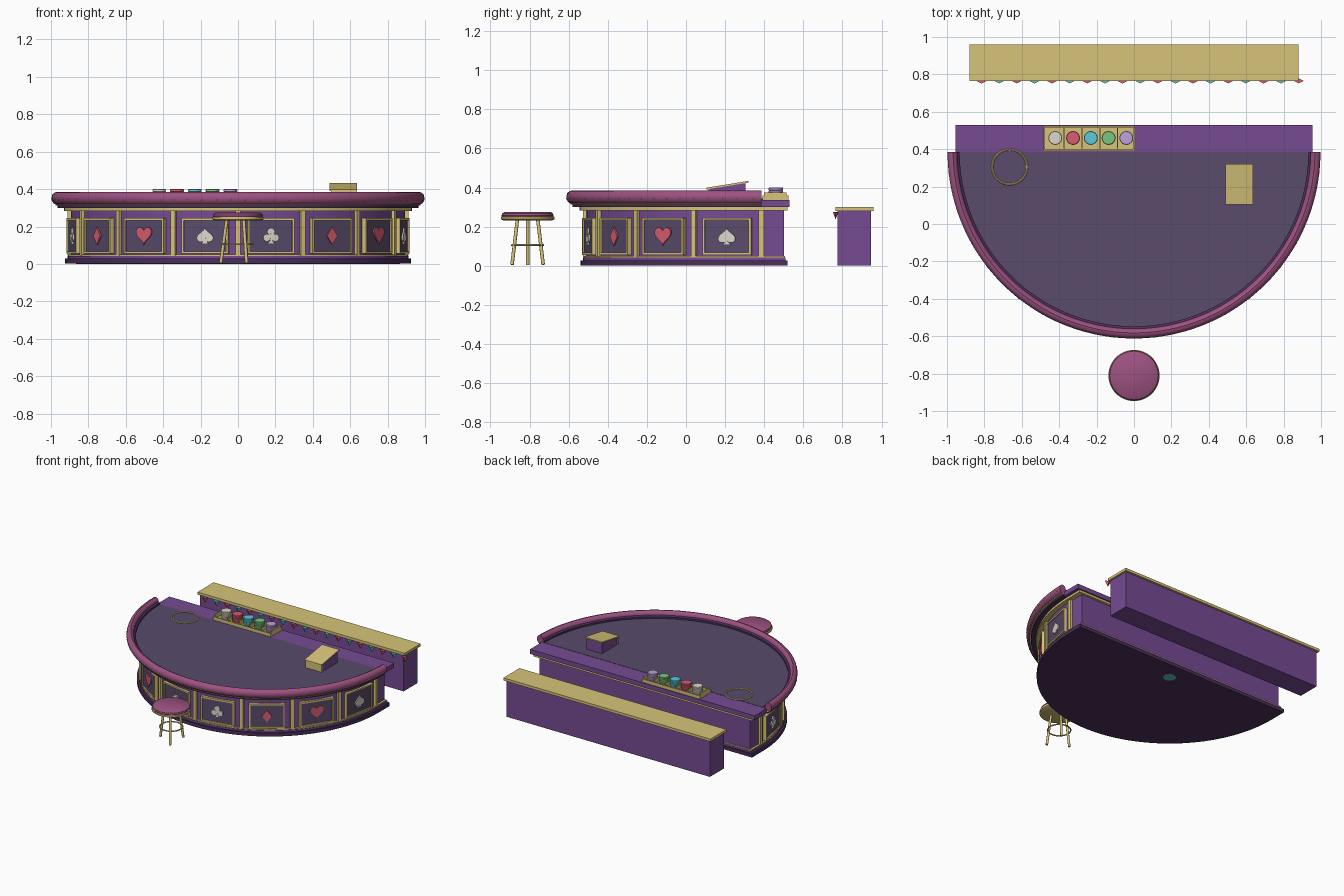
import bpy, bmesh
from math import sin, cos, pi, radians
from mathutils import Matrix, Vector

if "Cube" in bpy.data.objects:
    bpy.data.objects.remove(bpy.data.objects["Cube"])

CY = 0.385  # centre of the half-round table


def material(name, r, g, b):
    m = bpy.data.materials.new(name)
    m.diffuse_color = (r, g, b, 1)
    m.use_nodes = True
    m.node_tree.nodes["Principled BSDF"].inputs["Base Color"].default_value = m.diffuse_color
    return m


purple = material("purple", 0.18, 0.07, 0.29)
dark = material("dark_purple", 0.07, 0.028, 0.1)
felt = material("felt", 0.1, 0.07, 0.145)
gold = material("gold", 0.68, 0.55, 0.19)
rose = material("rose", 0.34, 0.085, 0.22)
red = material("red", 0.68, 0.11, 0.17)
teal = material("teal", 0.1, 0.55, 0.55)
cyan = material("cyan", 0.11, 0.58, 0.7)
green = material("green", 0.19, 0.55, 0.22)
lilac = material("lilac", 0.52, 0.36, 0.72)
cream = material("cream", 0.72, 0.68, 0.6)


def make(name, bm, mat, smooth=False):
    bmesh.ops.remove_doubles(bm, verts=bm.verts, dist=1e-6)
    bmesh.ops.recalc_face_normals(bm, faces=bm.faces)
    me = bpy.data.meshes.new(name)
    bm.to_mesh(me)
    bm.free()
    me.materials.append(mat)
    ob = bpy.data.objects.new(name, me)
    bpy.context.collection.objects.link(ob)
    if smooth:
        bpy.ops.object.select_all(action='DESELECT')
        ob.select_set(True)
        bpy.context.view_layer.objects.active = ob
        bpy.ops.object.shade_smooth_by_angle(angle=radians(35))
    return ob


def prism(bm, pts, z0, z1, M=Matrix()):
    lo = [bm.verts.new(M @ Vector((x, y, z0))) for x, y in pts]
    hi = [bm.verts.new(M @ Vector((x, y, z1))) for x, y in pts]
    bm.faces.new(lo)
    bm.faces.new(hi)
    for i in range(len(pts)):
        j = (i + 1) % len(pts)
        bm.faces.new((lo[i], lo[j], hi[j], hi[i]))


def box(bm, x0, x1, y0, y1, z0, z1, M=Matrix()):
    prism(bm, [(x0, y0), (x1, y0), (x1, y1), (x0, y1)], z0, z1, M)


def circle(x, y, r, n=32):
    return [(x + r * cos(2 * pi * i / n), y + r * sin(2 * pi * i / n)) for i in range(n)]


def spin(bm, prof, cx, cy, a0=0.0, a1=2 * pi, n=48, closed=False):
    rings = [[bm.verts.new((cx + r * cos(a), cy + r * sin(a), z)) for r, z in prof]
             for a in (a0 + (a1 - a0) * i / n for i in range(n + 1))]
    m = len(prof)
    for A, B in zip(rings, rings[1:]):
        for k in range(m if closed else m - 1):
            l = (k + 1) % m
            bm.faces.new((A[k], A[l], B[l], B[k]))
    if closed and a1 - a0 < 6:
        bm.faces.new(rings[0])
        bm.faces.new(rings[-1])


def rod(bm, a, b, r):
    a, b = Vector(a), Vector(b)
    M = Matrix.Translation((a + b) / 2) @ (b - a).to_track_quat('Z', 'Y').to_matrix().to_4x4()
    bmesh.ops.create_cone(bm, cap_ends=True, segments=12, radius1=r, radius2=r,
                          depth=(b - a).length, matrix=M)


def d_slab(name, r, yback, z0, z1, mat):
    pts = [(r * cos(a), CY + r * sin(a)) for a in (pi + pi * i / 72 for i in range(73))]
    if yback > CY:
        pts += [(r, yback), (-r, yback)]
    bm = bmesh.new()
    prism(bm, pts, z0, z1)
    return make(name, bm, mat, True)


def around(a, r, z):
    return Matrix.Translation((r * sin(a), CY - r * cos(a), z)) @ Matrix.Rotation(a, 4, 'Z')


# table body: stacked half-round layers
d_slab("plinth", 0.925, 0.52, 0.002, 0.028, dark)
d_slab("plinth_step", 0.912, 0.51, 0.028, 0.042, purple)
d_slab("lower_gold_band", 0.908, 0.507, 0.042, 0.05, gold)
d_slab("table_body", 0.893, 0.5, 0.05, 0.285, purple)
d_slab("upper_gold_band", 0.93, 0.52, 0.283, 0.3, gold)
d_slab("apron", 0.965, CY, 0.3, 0.312, dark)
d_slab("apron_gold_band", 0.975, CY, 0.312, 0.319, gold)
d_slab("felt_top", 0.95, CY, 0.319, 0.337, felt)
bm = bmesh.new()
prism(bm, circle(0, CY, 0.045), 0, 0.01)
make("underside_disc", bm, teal)

# padded rail with inner trim and studs
bm = bmesh.new()
spin(bm, [(0.945, 0.318), (0.945, 0.365), (0.953, 0.378), (0.967, 0.385), (0.98, 0.382), (0.992, 0.372),
          (0.997, 0.355), (0.995, 0.338), (0.986, 0.324), (0.975, 0.318)], 0, CY, pi, 2 * pi, 96, True)
make("padded_rail", bm, rose, True)
bm = bmesh.new()
spin(bm, [(0.932, 0.335), (0.932, 0.35), (0.946, 0.358), (0.946, 0.335)], 0, CY, pi, 2 * pi, 96, True)
make("rail_inner_trim", bm, dark, True)
bm = bmesh.new()
for i in range(40):
    bmesh.ops.create_icosphere(bm, subdivisions=1, radius=0.005,
                               matrix=around(radians(-87.75 + 4.5 * i), 0.994, 0.342))
make("rail_studs", bm, gold)

# suit shapes
heart = [(16 * sin(t) ** 3 / 320, (13 * cos(t) - 5 * cos(2 * t) - 2 * cos(3 * t) - cos(4 * t) + 2.5) / 315)
         for t in (2 * pi * i / 40 for i in range(40))]
stem = [(-0.022, -0.044), (0.022, -0.044), (0.006, -0.025), (0.004, 0.0), (-0.004, 0.0), (-0.006, -0.025)]
suits = [
    ("club", cream, [circle(0, 0.022, 0.02, 20), circle(-0.023, -0.01, 0.02, 20),
                     circle(0.023, -0.01, 0.02, 20), circle(0, 0, 0.012, 12), stem]),
    ("diamond", red, [[(0, -0.047), (0.034, 0), (0, 0.047), (-0.034, 0)]]),
    ("heart", red, [heart]),
    ("spade", cream, [[(x * 0.9, 0.005 - y * 0.82) for x, y in heart], stem]),
]

# eight panels with gold frames and suits
panels, frames = bmesh.new(), bmesh.new()
for i in range(8):
    a = radians(-78.75 + 22.5 * i)
    M = around(a, 0.895, 0.15)
    box(panels, -0.12, 0.12, -0.006, 0.02, -0.09, 0.09, M)
    for s in (-1, 1):
        box(frames, s * 0.121 - 0.006, s * 0.121 + 0.006, -0.014, 0.022, -0.095, 0.095, M)
        box(frames, -0.115, 0.115, -0.014, 0.022, s * 0.089 - 0.006, s * 0.089 + 0.006, M)
    name, mat, shapes = suits[i % 4]
    bm = bmesh.new()
    for k, pts in enumerate(shapes):
        prism(bm, pts, 0.0, 0.014 + 0.0003 * k, M @ Matrix.Rotation(pi / 2, 4, 'X'))
    make(f"{name}_{i // 4 + 1}", bm, mat)
make("panels", panels, felt)
make("panel_frames", frames, gold)

# pilasters between the panels
bm = bmesh.new()
for i in range(9):
    M = around(radians(-90 + 22.5 * i), 0.893, 0)
    box(bm, -0.013, 0.013, -0.018, 0.01, 0.045, 0.285, M)
make("pilasters", bm, gold)

# dealer shelf
bm = bmesh.new()
box(bm, -0.955, 0.955, CY, 0.53, 0.3, 0.335)
make("dealer_shelf", bm, purple)

# chip tray with dividers and chip stacks
bm = bmesh.new()
box(bm, -0.485, 0.005, 0.39, 0.525, 0.333, 0.343)
for y in (0.39, 0.515):
    box(bm, -0.485, 0.005, y, y + 0.01, 0.343, 0.36)
for x in (-0.485, -0.005):
    box(bm, x, x + 0.01, 0.4, 0.515, 0.343, 0.375)
for i in range(4):
    x = -0.373 + 0.095 * i
    box(bm, x - 0.003, x + 0.003, 0.405, 0.515, 0.343, 0.375)
make("chip_tray", bm, gold)
for i, (n, mat) in enumerate((("cream", cream), ("red", red), ("cyan", cyan), ("green", green), ("lilac", lilac))):
    bm = bmesh.new()
    prof = [(0, 0.343)]
    for k in range(4):
        z = 0.343 + 0.0142 * k
        prof += [(0.034, z), (0.037, z + 0.002), (0.037, z + 0.012), (0.034, z + 0.0142)]
    spin(bm, prof + [(0, 0.4)], -0.421 + 0.095 * i, 0.46, n=24)
    make(f"{n}_chips", bm, mat)

# betting ring
bm = bmesh.new()
spin(bm, [(0.093 + x, 0.339 + z) for x, z in circle(0, 0, 0.006, 8)], -0.665, 0.305, closed=True)
make("betting_ring", bm, gold, True)

# card shoe: wedge body, front plate and sloping lid (profiles in y, z)
YZ = Matrix(((0, 0, 1, 0), (1, 0, 0, 0), (0, 1, 0, 0), (0, 0, 0, 1)))
bm = bmesh.new()
prism(bm, [(0.12, 0.335), (0.305, 0.335), (0.305, 0.424), (0.12, 0.394)], 0.5, 0.63, YZ)
make("card_shoe_body", bm, purple)
bm = bmesh.new()
box(bm, 0.497, 0.633, 0.112, 0.121, 0.335, 0.392)
prism(bm, [(0.105, 0.39), (0.32, 0.425), (0.32, 0.434), (0.105, 0.399)], 0.49, 0.637, YZ)
make("card_shoe_lid", bm, gold)

# stool
SY = -0.81
bm = bmesh.new()
spin(bm, [(0, 0.245), (0.128, 0.245), (0.133, 0.256), (0.13, 0.267), (0.12, 0.274), (0, 0.276)], 0, SY)
make("stool_seat", bm, rose, True)
bm = bmesh.new()
spin(bm, [(0, 0.232), (0.125, 0.232), (0.137, 0.238), (0.137, 0.25), (0.125, 0.254), (0, 0.254)], 0, SY)
make("stool_seat_ring", bm, gold, True)
bm = bmesh.new()
for i in range(3):
    a = pi / 3 + 2 * pi * i / 3
    rod(bm, (0.092 * cos(a), SY + 0.092 * sin(a), 0.005), (0.06 * cos(a), SY + 0.06 * sin(a), 0.238), 0.009)
make("stool_legs", bm, gold, True)
bm = bmesh.new()
spin(bm, [(0.08 + x, 0.105 + z) for x, z in circle(0, 0, 0.005, 8)], 0, SY, closed=True)
make("stool_foot_ring", bm, gold, True)

# back counter with bunting
bm = bmesh.new()
box(bm, -0.865, 0.865, 0.775, 0.945, 0, 0.28)
make("counter_body", bm, purple)
bm = bmesh.new()
box(bm, -0.88, 0.88, 0.765, 0.96, 0.28, 0.3)
make("counter_top", bm, gold)
flags = {0: bmesh.new(), 1: bmesh.new()}
for i in range(19):
    x = -0.815 + 0.0942 * i
    M = Matrix.Translation((x, 0.765, 0.255)) @ Matrix.Rotation(pi, 4, 'X') @ Matrix.Diagonal((1, 0.5, 1, 1))
    bmesh.ops.create_cone(flags[i % 2], cap_ends=True, segments=4, radius1=0.027, radius2=0,
                          depth=0.038, matrix=M)
make("red_bunting", flags[0], red)
make("teal_bunting", flags[1], teal)
